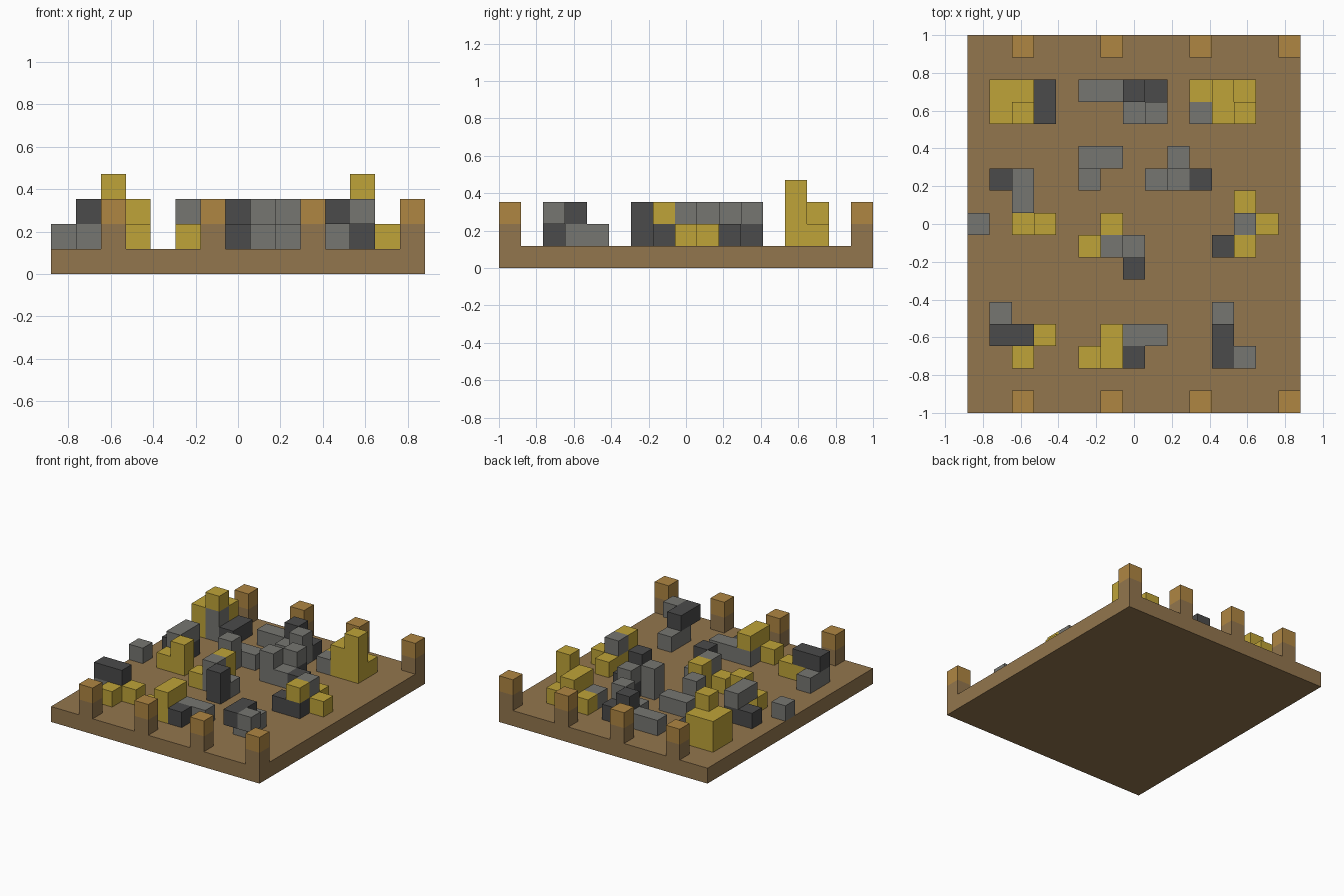
import bpy, bmesh
from mathutils import Vector

CELL = 2 / 17  # edge of one cube


def material(name, rgb):
    m = bpy.data.materials.new(name)
    m.use_nodes = True
    m.diffuse_color = (*rgb, 1)
    m.node_tree.nodes["Principled BSDF"].inputs["Base Color"].default_value = (*rgb, 1)
    return m


# Each colour has a one-letter key used in the cube layouts
COLOURS = {
    "b": material("brown_wood", (0.29, 0.18, 0.075)),
    "o": material("orange_wood", (0.43, 0.24, 0.055)),
    "y": material("yellow", (0.52, 0.37, 0.04)),
    "g": material("grey", (0.18, 0.18, 0.165)),
    "d": material("dark_grey", (0.069, 0.069, 0.069)),
}
KEYS = list(COLOURS)
DIRECTIONS = [Vector(d) for d in
              ((1, 0, 0), (-1, 0, 0), (0, 1, 0), (0, -1, 0), (0, 0, 1), (0, 0, -1))]


def build_cubes(name, cells):
    """Join unit cubes {(x, y, z): colour key}, leaving out touching inner faces."""
    bm = bmesh.new()
    for pos, key in cells.items():
        centre = Vector(pos) + Vector((0, 0, 0.5))
        for n in DIRECTIONS:
            if tuple(int(c) for c in Vector(pos) + n) in cells:
                continue
            u = Vector((n.y, n.z, n.x))
            v = n.cross(u)
            corners = [centre + (n + a * u + b * v) / 2
                       for a, b in ((-1, -1), (1, -1), (1, 1), (-1, 1))]
            face = bm.faces.new([bm.verts.new(c * CELL) for c in corners])
            face.material_index = KEYS.index(key)
    bmesh.ops.remove_doubles(bm, verts=bm.verts, dist=0.001)
    mesh = bpy.data.meshes.new(name)
    bm.to_mesh(mesh)
    bm.free()
    for m in COLOURS.values():
        mesh.materials.append(m)
    obj = bpy.data.objects.new(name, mesh)
    bpy.context.collection.objects.link(obj)
    return obj


def build_cluster(name, left, back, rows):
    """Rows run back to front; each word is one stack read upward, '.' is a gap."""
    cells = {}
    for r, row in enumerate(rows):
        for c, stack in enumerate(row.split()):
            for z, key in enumerate(stack):
                if key != ".":
                    cells[(left + c, back - r, z + 1)] = key
    build_cubes(name, cells)


if "Cube" in bpy.data.objects:
    bpy.data.objects.remove(bpy.data.objects["Cube"])

# Base board
bpy.ops.mesh.primitive_cube_add(size=1, location=(0, 0, CELL / 2))
board = bpy.context.object
board.name = "base_board"
board.scale = (15 * CELL, 17 * CELL, CELL)
board.data.materials.append(COLOURS["b"])

# Edge posts with lighter tops
for side, y in (("front", -8), ("back", 8)):
    for x in (-5, -1, 3, 7):
        build_cubes(side + "_post", {(x, y, 1): "b", (x, y, 2): "o"})

# Back row of cube clusters
build_cluster("back_right_cluster", -6, 6, ["yy yy d", "yy ggy d"])
build_cluster("back_middle_cluster", -2, 6, ["g g dd d", ". . g gg"])
build_cluster("back_left_cluster", 3, 6, ["y yy y", "g yy yyy"])

# Second row
build_cluster("second_right_cluster", -6, 2, ["d dg", ". .g"])
build_cluster("second_middle_cluster", -2, 3, ["g g", "gg ."])
build_cluster("second_left_cluster", 1, 3, [". dg .", "gg g d"])

# Third row
build_cluster("third_right_cluster", -7, 0, ["g . y yy"])
build_cluster("third_middle_cluster", -2, 0, [". yy .", "y gg g", ". . dd"])
build_cluster("third_left_cluster", 4, 1, [". y .", ". yg y", "d dy ."])

# Front row
build_cluster("front_right_cluster", -6, -4, ["g . .", "gd yd y", ". y ."])
build_cluster("front_middle_cluster", -2, -5, [". gy g g", "y yy d ."])
build_cluster("front_left_cluster", 4, -4, ["g .", "gd .", ".d .g"])
